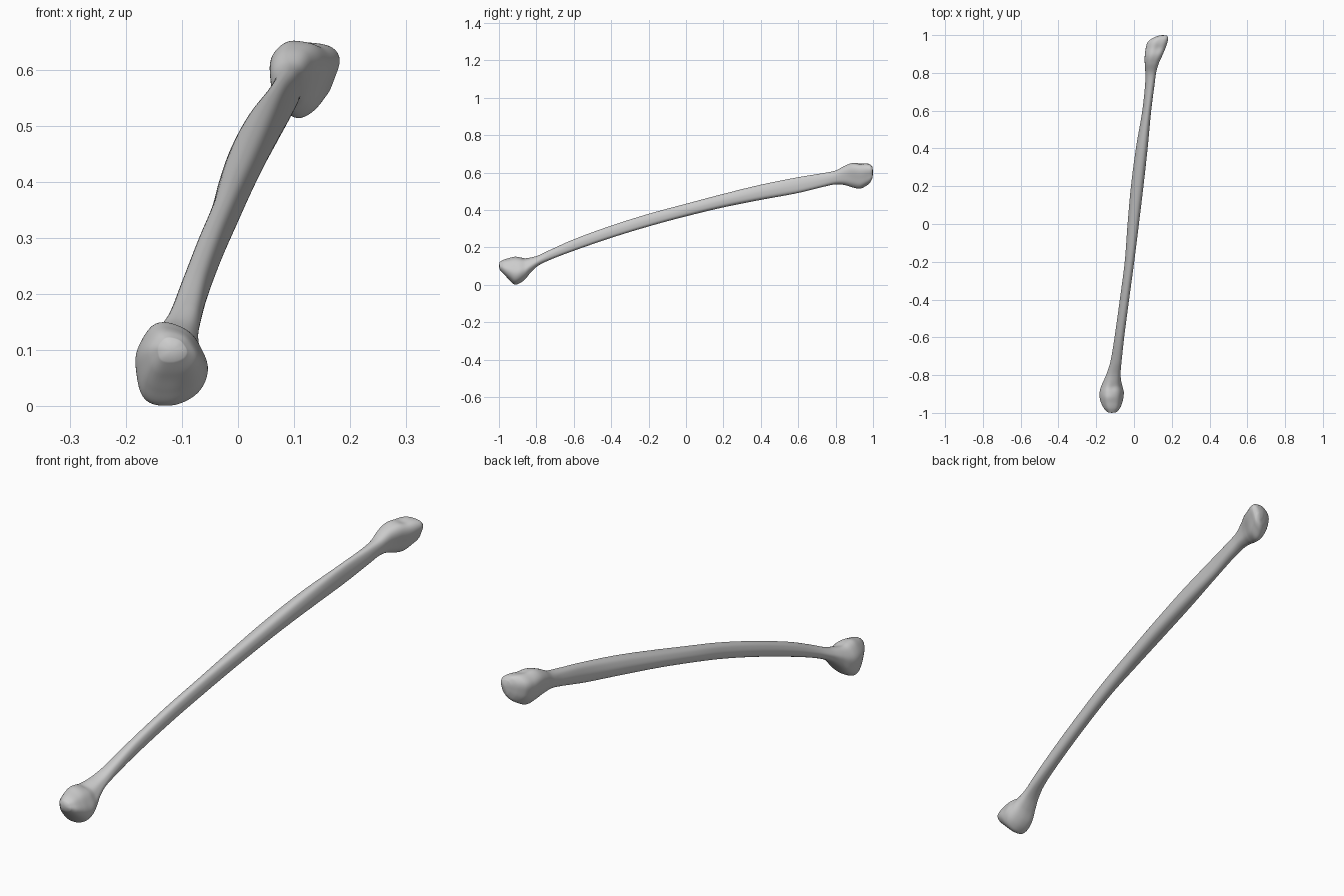
import bpy, bmesh
from math import atan2, hypot, cos, sin, exp, tau
from mathutils import Vector

if "Cube" in bpy.data.objects:
    bpy.data.objects.remove(bpy.data.objects["Cube"])

SIDES, STEPS = 56, 8

# Cross-section outlines (x, z), scaled to fit each station
NEAR = [(-.48, 1), (.1, .9), (.55, .7), (1, -.15), (.75, -.7), (.1, -1), (-.8, -.95), (-1, .2)]
SHAFT = [(-.6, .72), (.1, 1), (.75, .9), (1, .1), (.85, -.8), (.1, -1), (-.75, -.8), (-1, -.05)]
FAR = [(-.95, .53), (-.3, 1), (.2, .92), (.67, .9), (1, .6), (.5, -.65), (-.15, -1), (-.7, -.45)]

# Stations: y, x min, x max, z min, z max, shape (-1 near, 0 shaft, 1 far)
STATIONS = [
    (-.996, -.142, -.092, .080, .122, -1),
    (-.975, -.160, -.074, .054, .134, -1),
    (-.945, -.175, -.062, .025, .143, -1),
    (-.917, -.182, -.056, .002, .150, -1),
    (-.89, -.182, -.054, .008, .148, -1),
    (-.86, -.174, -.061, .030, .143, -1),
    (-.83, -.161, -.068, .066, .146, -.8),
    (-.79, -.144, -.071, .102, .157, -.5),
    (-.73, -.125, -.066, .132, .185, -.1),
    (-.60, -.103, -.052, .182, .243, 0),
    (-.40, -.075, -.026, .251, .316, 0),
    (-.20, -.049, .001, .312, .379, 0),
    (0, -.034, .026, .366, .433, 0),
    (.20, -.016, .050, .414, .486, 0),
    (.40, .010, .072, .454, .535, 0),
    (.60, .044, .091, .491, .575, 0),
    (.74, .059, .109, .525, .598, .1),
    (.80, .060, .117, .537, .611, .35),
    (.85, .057, .131, .533, .637, .7),
    (.89, .057, .149, .521, .651, 1),
    (.93, .062, .166, .514, .650, 1),
    (.965, .074, .178, .530, .649, 1),
    (.985, .100, .181, .547, .643, 1),
    (.997, .130, .175, .570, .630, 1),
]


def radius(outline, a):
    """Distance to the outline's edge at angle a."""
    pts = sorted((atan2(v, u) % tau, hypot(u, v)) for u, v in outline)
    pts = [(pts[-1][0] - tau, pts[-1][1])] + pts + [(pts[0][0] + tau, pts[0][1])]
    for (a0, r0), (a1, r1) in zip(pts, pts[1:]):
        if a0 <= a <= a1:
            return r0 * r1 * sin(a1 - a0) / (r0 * sin(a - a0) + r1 * sin(a1 - a))


def rounded(outline):
    """Straight-sided outline with its corners smoothed away."""
    rs = [radius(outline, a) for a in ANGLES]
    for _ in range(8):
        rs = [(rs[i - 1] + 2 * rs[i] + rs[(i + 1) % SIDES]) / 4 for i in range(SIDES)]
    return rs


ANGLES = [tau * i / SIDES for i in range(SIDES)]
RADII = {-1: rounded(NEAR), 0: rounded(SHAFT), 1: rounded(FAR)}


def slope(i, c):
    a, b = STATIONS[max(i - 1, 0)], STATIONS[min(i + 1, len(STATIONS) - 1)]
    return (b[c] - a[c]) / (b[0] - a[0])


def station(i, t):
    """Hermite blend between station i and the next."""
    a, b = STATIONS[i], STATIONS[i + 1]
    h = b[0] - a[0]
    out = [a[0] + h * t]
    for c in range(1, 6):
        out.append((2*t**3 - 3*t*t + 1) * a[c] + (t**3 - 2*t*t + t) * h * slope(i, c)
                   + (3*t*t - 2*t**3) * b[c] + (t**3 - t*t) * h * slope(i + 1, c))
    return out


def ring(bm, y, x0, x1, z0, z1, k):
    end, w = (-1 if k < 0 else 1), min(abs(k), 1)
    rs = [r0 + (r1 - r0) * w for r0, r1 in zip(RADII[0], RADII[end])]
    us = [r * cos(a) for r, a in zip(rs, ANGLES)]
    vs = [r * sin(a) for r, a in zip(rs, ANGLES)]
    fit = lambda q, lo, hi, n: lo + (q - min(n)) / (max(n) - min(n)) * (hi - lo)
    return [bm.verts.new((fit(u, x0, x1, us), y, fit(v, z0, z1, vs))) for u, v in zip(us, vs)]


# Bone: one skin lofted through shaft and both heads
bm = bmesh.new()
rows = [station(i, s / STEPS) for i in range(len(STATIONS) - 1) for s in range(STEPS)]
rows.append(STATIONS[-1])
rings = [ring(bm, *r) for r in rows]
for a, b in zip(rings, rings[1:]):
    for j in range(SIDES):
        n = (j + 1) % SIDES
        bm.faces.new((a[j], a[n], b[n], b[j]))

# Rounded end caps
for loop, y in ((rings[0], -1), (rings[-1], 1)):
    mid = sum((v.co for v in loop), Vector()) / SIDES
    tip = bm.verts.new((mid.x, y, mid.z))
    for j in range(SIDES):
        bm.faces.new((loop[j], loop[(j + 1) % SIDES], tip))
bmesh.ops.recalc_face_normals(bm, faces=bm.faces[:])
bm.normal_update()

# Shallow hollows on the joint surfaces: centre, spread, depth
DENTS = [((-.125, -.95, .065), .028, .006), ((.13, .93, .65), .022, .004),
         ((-.115, -.87, .145), .02, .003)]
moves = []
for v in bm.verts:
    d = sum(depth * exp(-((v.co - Vector(c)).length / s) ** 2) for c, s, depth in DENTS)
    moves.append((v, v.normal * d))
for v, m in moves:
    v.co -= m

mesh = bpy.data.meshes.new("bone")
bm.to_mesh(mesh)
bm.free()
for p in mesh.polygons:
    p.use_smooth = True
bone = bpy.data.objects.new("bone", mesh)
bpy.context.collection.objects.link(bone)
